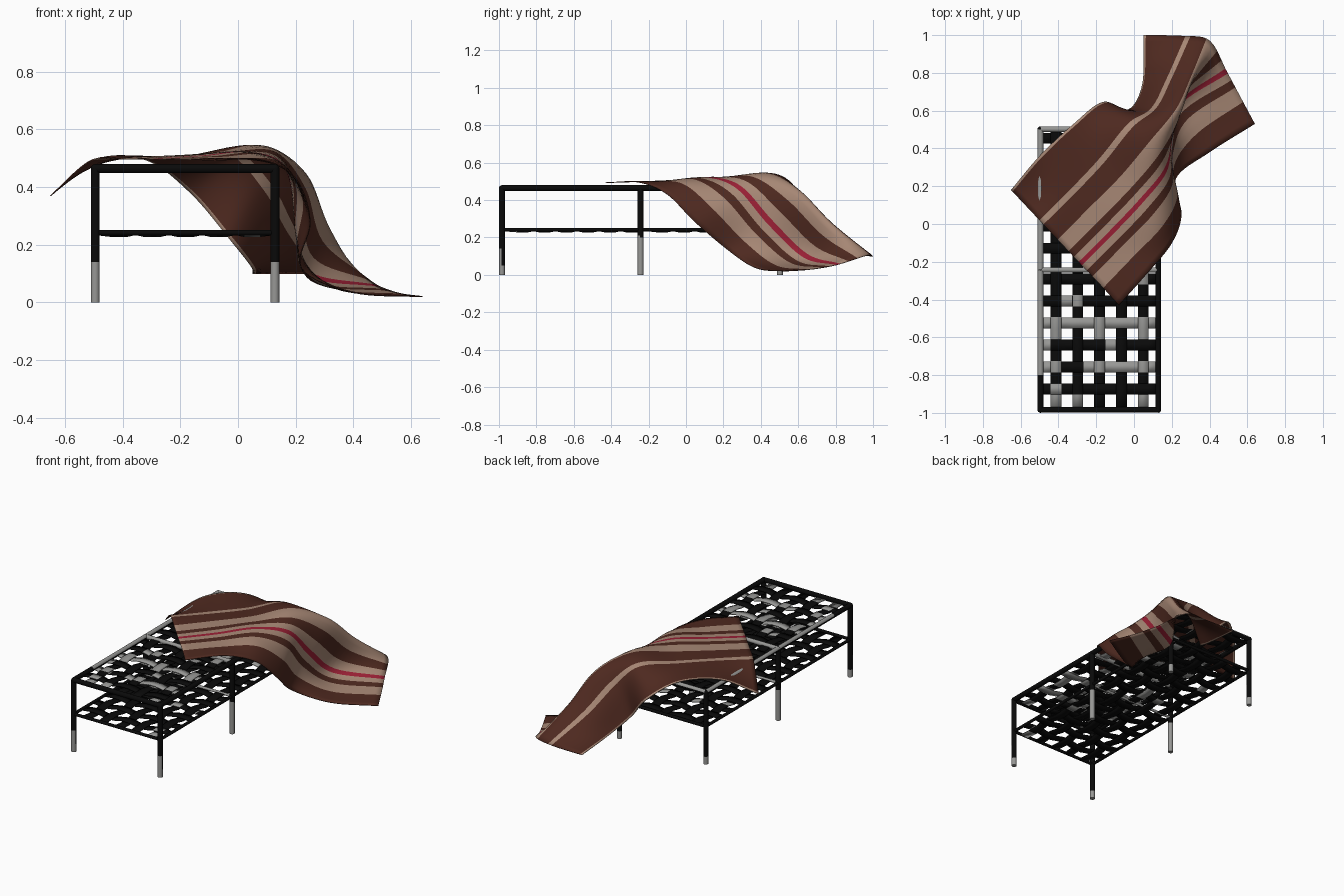
import bpy, bmesh, math, random
from mathutils import Vector

if "Cube" in bpy.data.objects:
    bpy.data.objects.remove(bpy.data.objects["Cube"])

random.seed(4)


def material(name, rgb):
    m = bpy.data.materials.new(name)
    m.diffuse_color = (*rgb, 1)
    m.use_nodes = True
    m.node_tree.nodes["Principled BSDF"].inputs["Base Color"].default_value = m.diffuse_color
    return m


BLACK = material("black metal", (0.003, 0.003, 0.003))
GREY = material("worn grey metal", (0.31, 0.31, 0.30))
BROWN = material("dark brown wool", (0.076, 0.022, 0.014))
BEIGE = material("beige wool", (0.38, 0.24, 0.175))
RED = material("red wool", (0.32, 0.014, 0.035))


def finish(bm, name, mats, angle=40):
    me = bpy.data.meshes.new(name)
    bm.normal_update()
    bm.to_mesh(me)
    bm.free()
    ob = bpy.data.objects.new(name, me)
    bpy.context.collection.objects.link(ob)
    for m in mats:
        me.materials.append(m)
    bpy.ops.object.select_all(action='DESELECT')
    ob.select_set(True)
    bpy.context.view_layer.objects.active = ob
    bpy.ops.object.shade_smooth_by_angle(angle=math.radians(angle))
    return ob


def rod(name, a, b, r, mat, worn=lambda n: False):
    """Round bar; faces whose normal passes the worn rule turn grey."""
    a, b = Vector(a), Vector(b)
    d = b - a
    bm = bmesh.new()
    bmesh.ops.create_cone(bm, cap_ends=True, segments=14, radius1=r, radius2=r, depth=d.length)
    rot = d.to_track_quat('Z', 'Y').to_matrix().to_4x4()
    bmesh.ops.transform(bm, matrix=rot, verts=bm.verts)
    bmesh.ops.translate(bm, vec=(a + b) / 2, verts=bm.verts)
    bm.normal_update()
    for f in bm.faces:
        f.material_index = int(worn(f.normal))
    return finish(bm, name, [mat, GREY])


def ball(name, p, r, mat):
    bm = bmesh.new()
    bmesh.ops.create_uvsphere(bm, u_segments=14, v_segments=8, radius=r)
    bmesh.ops.translate(bm, vec=p, verts=bm.verts)
    return finish(bm, name, [mat])


XL, XR = -0.495, 0.128            # leg lines
YF, YM, YB = -0.984, -0.243, 0.502
TOP, LOW = 0.464, 0.242           # rail heights

# Legs: worn grey foot, a shin worn on its front side only, black above
for y, foot, shin, label in ((YF, 0.05, 0.14, "front"), (YM, 0.20, 0.21, "middle"),
                             (YB, 0.05, 0.14, "back")):
    for x, side in ((XL, "left"), (XR, "right")):
        rod(f"{label}_{side}_leg", (x, y, shin), (x, y, TOP), 0.0155, BLACK)
        rod(f"{label}_{side}_shin", (x, y, foot), (x, y, shin), 0.0155, BLACK, lambda n: n.y < -0.2)
        rod(f"{label}_{side}_foot", (x, y, 0), (x, y, foot), 0.0155, GREY)
        ball(f"{label}_{side}_corner", (x, y, TOP), 0.0157, BLACK)

# Rails of the top and the lower shelf, the top ones worn along their upper side
for level, z, r in (("top", TOP, 0.0155), ("shelf", LOW, 0.0095)):
    worn = (lambda n: n.z > 0.3) if level == "top" else (lambda n: False)
    rod(f"{level}_front_rail", (XL, YF, z), (XR, YF, z), r, BLACK)
    rod(f"{level}_back_rail", (XL, YB, z), (XR, YB, z), r, BLACK, worn)
    rod(f"{level}_middle_rail", (XL, YM, z), (XR, YM, z), r * 0.9, GREY)
    rod(f"{level}_right_rail", (XR, YF, z), (XR, YB, z), r, BLACK)
    rod(f"{level}_left_rail_front", (XL, YF, z), (XL, -0.8, z), r, BLACK)
    rod(f"{level}_left_rail", (XL, -0.8, z), (XL, YB, z), r, BLACK, worn)

# Woven straps
XS = [-0.413 + 0.1155 * i for i in range(5)]
YS = [-0.873 + 0.1165 * i for i in range(6)] + [-0.128 + 0.1165 * i for i in range(6)]
HALF = 0.0285


def strap(name, start, end, cross, centre, along_y, phase, z0, worn):
    """Ribbon rising and dipping at every crossing strap."""
    stops = [(start, 0)]
    for k, c in enumerate(cross):
        h = 0.006 if (k + phase) % 2 else -0.006
        stops += [(c - 0.03, h), (c + 0.03, h)]
    stops.append((end, 0))
    bm = bmesh.new()
    rows = []
    for s, h in stops:
        row = []
        for w in (-HALF, HALF):
            p = (centre + w, s, z0 + h) if along_y else (s, centre + w, z0 + h)
            row.append(bm.verts.new(p))
        rows.append(row)
    for i in range(len(rows) - 1):
        a, b = rows[i], rows[i + 1]
        f = bm.faces.new((a[0], a[1], b[1], b[0]))
        f.material_index = 1 if worn(i) else 0
    ob = finish(bm, name, [BLACK, GREY], 4)
    mod = ob.modifiers.new("thickness", 'SOLIDIFY')
    mod.thickness = 0.005
    mod.offset = 0


# Worn patches: (long strap, segment) pairs on the top
PATCHES = {(0, 0), (1, 0), (4, 0), (0, 6), (1, 9), (4, 5), (4, 6),
           (0, 3), (2, 3), (3, 3), (4, 3)}
for level, z in (("top", 0.458), ("shelf", 0.236)):
    top = level == "top"
    for i, x in enumerate(XS):
        strap(f"{level}_long_strap_{i + 1}", YF, YB, YS, x, True, i, z,
              lambda k: (top and ((i, k) in PATCHES or k == 7)) or random.random() < 0.06)
    for j, y in enumerate(YS):
        strap(f"{level}_cross_strap_{j + 1}", XL, XR, XS, y, False, j + 1, z,
              lambda k: (top and (j == 3 or (j == 1 and k not in (2, 3)))) or random.random() < 0.06)

# Blanket: control rows run from the table end to the floor end,
# each row crosses from the left edge to the right edge
KNOTS = [0, .25, .46, .64, .82, 1]
GRID = [
    [(-.65, .18, .37), (-.51, .03, .492), (-.388, -.10, .497), (-.285, -.21, .497), (-.18, -.32, .497), (-.08, -.43, .493)],
    [(-.50, .36, .493), (-.35, .19, .503), (-.225, .065, .507), (-.12, -.045, .507), (-.02, -.155, .50), (.08, -.25, .495)],
    [(-.32, .53, .495), (-.19, .36, .507), (-.055, .235, .52), (.04, .125, .52), (.135, .005, .492), (.20, -.10, .43)],
    [(-.165, .645, .38), (-.04, .54, .51), (.10, .42, .54), (.165, .285, .465), (.22, .16, .37), (.25, .05, .28)],
    [(-.03, .605, .22), (.08, .61, .38), (.235, .60, .445), (.20, .45, .28), (.21, .33, .19), (.22, .24, .12)],
    [(.045, .74, .125), (.16, .76, .24), (.31, .77, .27), (.24, .64, .10), (.32, .50, .055), (.40, .38, .035)],
    [(.05, 1.0, .10), (.26, .995, .10), (.40, .97, .105), (.49, .81, .055), (.565, .67, .03), (.64, .53, .02)],
]


def spline(pts, s):
    """Catmull-Rom, s counts along the points."""
    pts = [Vector(p) for p in pts]
    pts = [2 * pts[0] - pts[1]] + pts + [2 * pts[-1] - pts[-2]]
    i = min(int(s), len(pts) - 4)
    f = s - i
    a, b, c, d = pts[i:i + 4]
    return 0.5 * (2 * b + (c - a) * f + (2 * a - 5 * b + 4 * c - d) * f * f
                  + (3 * b - a - 3 * c + d) * f ** 3)


def knot(t):
    i = max(k for k in range(5) if t >= KNOTS[k])
    return i + (t - KNOTS[i]) / (KNOTS[i + 1] - KNOTS[i])


# Stripes, mirrored about the red line: end of each band, colour index
BANDS = [(.015, 1), (.265, 0), (.30, 1), (.43, 0), (.53, 1), (.58, 0), (.625, 1),
         (.655, 2), (.70, 1), (.75, 0), (.85, 1), (1.0, 0)]
cols, tint, prev = [0.0], [], 0.0
for stop, colour in BANDS:
    steps = max(1, round((stop - prev) / 0.035))
    for k in range(steps):
        cols.append(min(1.0, prev + (stop - prev) * (k + 1) / steps))
        tint.append(colour)
    prev = stop

bm = bmesh.new()
ROWS = 48
verts = []
for i in range(ROWS + 1):
    line = [spline([row[c] for row in GRID], 6 * i / ROWS) for c in range(6)]
    verts.append([bm.verts.new(spline(line, knot(t))) for t in cols])
for i in range(ROWS):
    for j, colour in enumerate(tint):
        f = bm.faces.new((verts[i][j], verts[i + 1][j], verts[i + 1][j + 1], verts[i][j + 1]))
        f.material_index = colour
bmesh.ops.recalc_face_normals(bm, faces=bm.faces)
bm.normal_update()
if sum(f.normal.z for f in bm.faces) < 0:
    bmesh.ops.reverse_faces(bm, faces=bm.faces)
blanket = finish(bm, "striped_blanket", [BROWN, BEIGE, RED], 60)
mod = blanket.modifiers.new("thickness", 'SOLIDIFY')
mod.thickness = 0.004
mod.offset = 0
